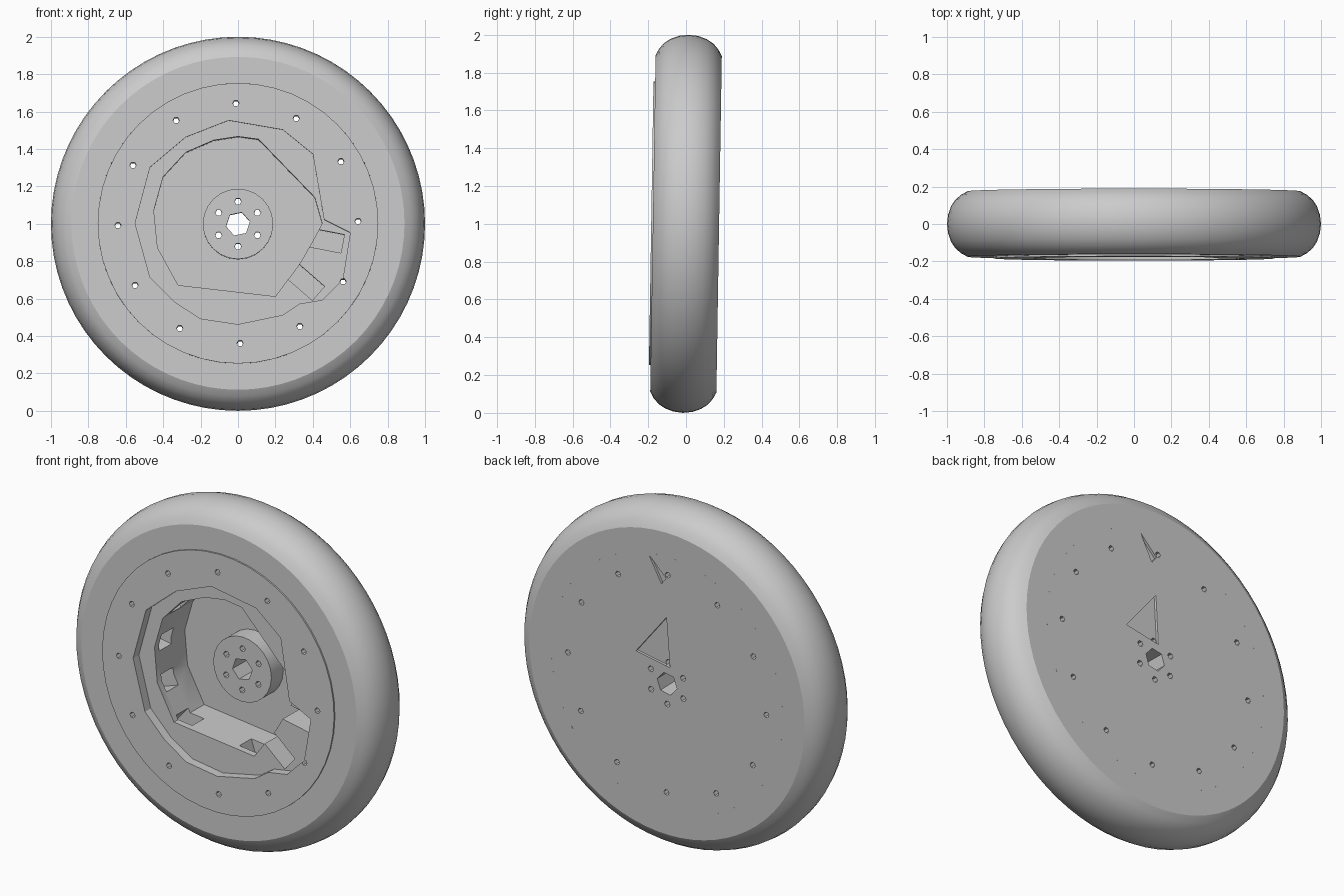
import bpy, bmesh, math
from mathutils import Vector

old = bpy.data.objects.get("Cube")
if old:
    bpy.data.objects.remove(old, do_unlink=True)

TILT = -0.016  # the wheel leans back slightly

grey = bpy.data.materials.new("light grey")
grey.use_nodes = True
grey.diffuse_color = (0.6, 0.6, 0.6, 1)
grey.node_tree.nodes["Principled BSDF"].inputs["Base Color"].default_value = (0.6, 0.6, 0.6, 1)


def finish(name, bm):
    bmesh.ops.recalc_face_normals(bm, faces=bm.faces)
    mesh = bpy.data.meshes.new(name)
    bm.to_mesh(mesh)
    bm.free()
    mesh.materials.append(grey)
    obj = bpy.data.objects.new(name, mesh)
    bpy.context.collection.objects.link(obj)
    obj.location.z = 1
    obj.rotation_euler.x = TILT
    return obj


def add_prism(bm, outline, y0, y1):
    """Closed prism along y from an (x, z) outline."""
    front = [bm.verts.new((x, y0, z)) for x, z in outline]
    back = [bm.verts.new((x, y1, z)) for x, z in outline]
    bm.faces.new(front)
    bm.faces.new(back[::-1])
    for i in range(len(outline)):
        j = (i + 1) % len(outline)
        bm.faces.new((front[j], front[i], back[i], back[j]))


def prisms(name, outlines, y0, y1):
    bm = bmesh.new()
    for outline in outlines:
        add_prism(bm, outline, y0, y1)
    return finish(name, bm)


def ngon(radius, sides, cx=0, cz=0, turn=0):
    return [(cx + radius * math.cos(turn + math.tau * i / sides),
             cz + radius * math.sin(turn + math.tau * i / sides)) for i in range(sides)]


def bolt_circle(radius, count, size, turn):
    return [ngon(size, 6, x, z) for x, z in ngon(radius, count, turn=math.radians(turn))]


def pocket(degrees):
    """Radial rectangle reaching out into the recess wall."""
    a = math.radians(degrees)
    r, t = Vector((math.cos(a), math.sin(a))), Vector((-math.sin(a), math.cos(a)))
    return [tuple(r * u + t * v) for u, v in
            ((0.38, -0.05), (0.57, -0.05), (0.57, 0.05), (0.38, 0.05))]


def cut(obj, cutters):
    for c in cutters:
        mod = obj.modifiers.new("cut", 'BOOLEAN')
        mod.operation = 'DIFFERENCE'
        mod.solver = 'EXACT'
        mod.object = c
    bpy.context.view_layer.update()
    graph = bpy.context.evaluated_depsgraph_get()
    mesh = bpy.data.meshes.new_from_object(obj.evaluated_get(graph))
    obj.modifiers.clear()
    obj.data = mesh


# Tyre: rounded tread with flat sidewalls, turned about the axle
half = [(0.749, 0.175), (0.89, 0.175), (0.925, 0.156), (0.955, 0.13),
        (0.978, 0.095), (0.994, 0.05)]
profile = half + [(1.0, 0)] + [(r, -y) for r, y in reversed(half)]
bm = bmesh.new()
ring = [bm.verts.new((r, y, 0)) for r, y in profile]
edges = [bm.edges.new((ring[i], ring[(i + 1) % len(ring)])) for i in range(len(ring))]
bmesh.ops.spin(bm, geom=ring + edges, cent=(0, 0, 0), axis=(0, 1, 0),
               angle=math.tau, steps=72, use_duplicate=False)
bmesh.ops.remove_doubles(bm, verts=bm.verts, dist=0.0005)
tyre = finish("tyre", bm)

# Wheel disc, solid until cut
disc = prisms("wheel_disc", [ngon(0.75, 48)], -0.184, 0.175)

# Outlines of the stepped opening
lip = [(-0.05, 0.55), (0.24, 0.5), (0.4, 0.37), (0.46, 0.02), (0.6, -0.05),
       (0.56, -0.3), (0.45, -0.41), (0.33, -0.43), (0.24, -0.49), (0, -0.54),
       (-0.2, -0.51), (-0.34, -0.42), (-0.47, -0.29), (-0.55, 0), (-0.47, 0.3), (-0.28, 0.46)]
floor = [(0, 0.465), (0.11, 0.45), (0.41, 0.14), (0.45, 0), (0.34, -0.2), (0.2, -0.39),
         (-0.32, -0.33), (-0.43, -0.13), (-0.45, 0.07), (-0.4, 0.25), (-0.28, 0.38), (-0.13, 0.445)]

axle_hole = prisms("axle_cutter", [ngon(0.065, 6, turn=0.2)], -0.4, 0.4)
hub_holes = prisms("hub_hole_cutter", bolt_circle(0.12, 6, 0.018, 30), -0.4, 0.4)
cutters = [
    prisms("lip_cutter", [lip], -0.3, -0.13),
    prisms("recess_cutter", [floor], -0.3, 0.15),
    prisms("hidden_pocket_cutter", [pocket(d) for d in range(19, 319, 30)], -0.09, 0.02),
    prisms("open_pocket_cutter", [pocket(-11), pocket(-41)], -0.16, 0.02),
    prisms("rim_hole_cutter", bolt_circle(0.642, 12, 0.017, 1), -0.4, 0.4),
    # Triangular dents in the back
    prisms("dent_cutter", [[(0, 0.39), (0.2, 0.14), (-0.02, 0.1)],
                           [(0.11, 0.73), (0.03, 0.58), (0, 0.62)]], 0.16, 0.4),
    axle_hole, hub_holes]
cut(disc, cutters)

# Hub boss on the recess floor
hub = prisms("hub", [ngon(0.188, 24)], 0.04, 0.155)
cut(hub, [axle_hole, hub_holes])

for c in cutters:
    bpy.data.objects.remove(c, do_unlink=True)

# Smooth the round surfaces, keep the edges crisp
for obj in (tyre, disc, hub):
    bpy.ops.object.select_all(action='DESELECT')
    obj.select_set(True)
    bpy.context.view_layer.objects.active = obj
    bpy.ops.object.shade_smooth_by_angle(angle=math.radians(25))
